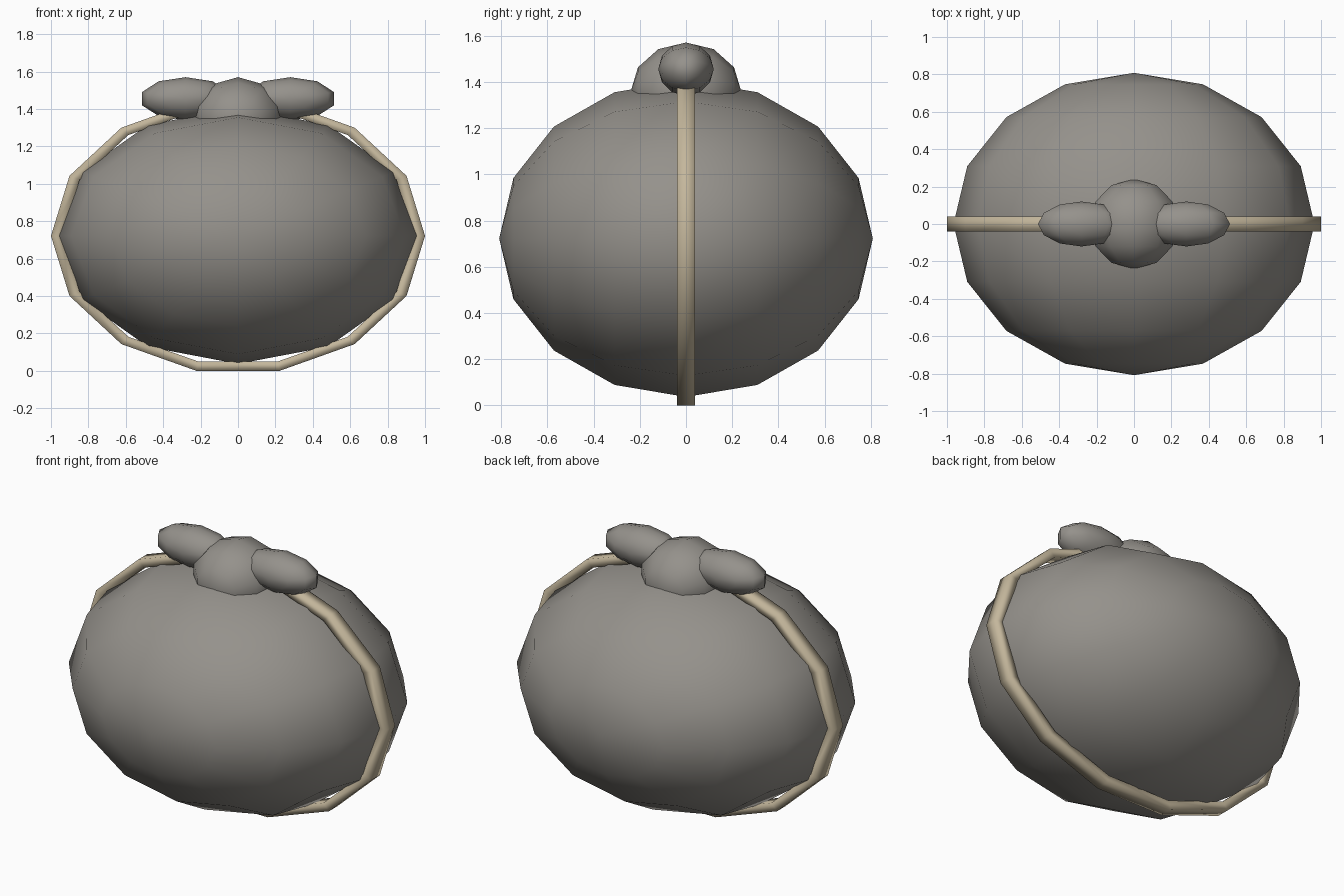
import bpy, bmesh, math
from mathutils import Matrix

if "Cube" in bpy.data.objects:
    bpy.data.objects.remove(bpy.data.objects["Cube"])


def material(name, color):
    mat = bpy.data.materials.new(name)
    mat.diffuse_color = (*color, 1)
    mat.use_nodes = True
    mat.node_tree.nodes["Principled BSDF"].inputs["Base Color"].default_value = mat.diffuse_color
    return mat


stone = material("warm_grey", (0.30, 0.285, 0.26))
tan = material("tan", (0.55, 0.47, 0.33))


def finish(name, bm, mat):
    bmesh.ops.recalc_face_normals(bm, faces=bm.faces[:])
    for f in bm.faces:
        f.smooth = True
    mesh = bpy.data.meshes.new(name)
    bm.to_mesh(mesh)
    bm.free()
    mesh.materials.append(mat)
    obj = bpy.data.objects.new(name, mesh)
    bpy.context.collection.objects.link(obj)
    return obj


def ellipsoid(name, center, radii, segments, rings):
    # poles lie on the y axis, one vertex row points straight up
    bm = bmesh.new()
    bmesh.ops.create_uvsphere(bm, u_segments=segments, v_segments=rings, radius=1)
    top = max(bm.verts, key=lambda v: v.co.y).co
    turn = math.pi / 2 - math.atan2(top.y, top.x)
    bm.transform(Matrix.Translation(center) @ Matrix.Diagonal((*radii, 1))
                 @ Matrix.Rotation(math.pi / 2, 4, 'X') @ Matrix.Rotation(turn, 4, 'Z'))
    return finish(name, bm, stone)


# Main body and knot
ellipsoid("body", (0, 0, 0.722), (0.965, 0.808, 0.685), 12, 8)
ellipsoid("knot", (0, 0, 1.355), (0.25, 0.24, 0.215), 10, 6)

# Bow loops on both sides
for side, x in (("left", -0.28), ("right", 0.28)):
    ellipsoid("bow_loop_" + side, (x, 0, 1.455), (0.245, 0.12, 0.115), 10, 6)

# Band round the middle: fourteen-sided ring with a rectangular section
bm = bmesh.new()
section = ((1.0, 0.74, -0.04), (1.0, 0.74, 0.04), (0.94, 0.69, 0.04), (0.94, 0.69, -0.04))
sides = 14
loops = []
for i in range(sides):
    a = 2 * math.pi * i / sides
    loops.append([bm.verts.new((rx * math.cos(a), y, 0.7215 + rz * math.sin(a)))
                  for rx, rz, y in section])
for i in range(sides):
    p, q = loops[i], loops[(i + 1) % sides]
    for k in range(4):
        n = (k + 1) % 4
        bm.faces.new((p[k], p[n], q[n], q[k]))
finish("band", bm, tan)
